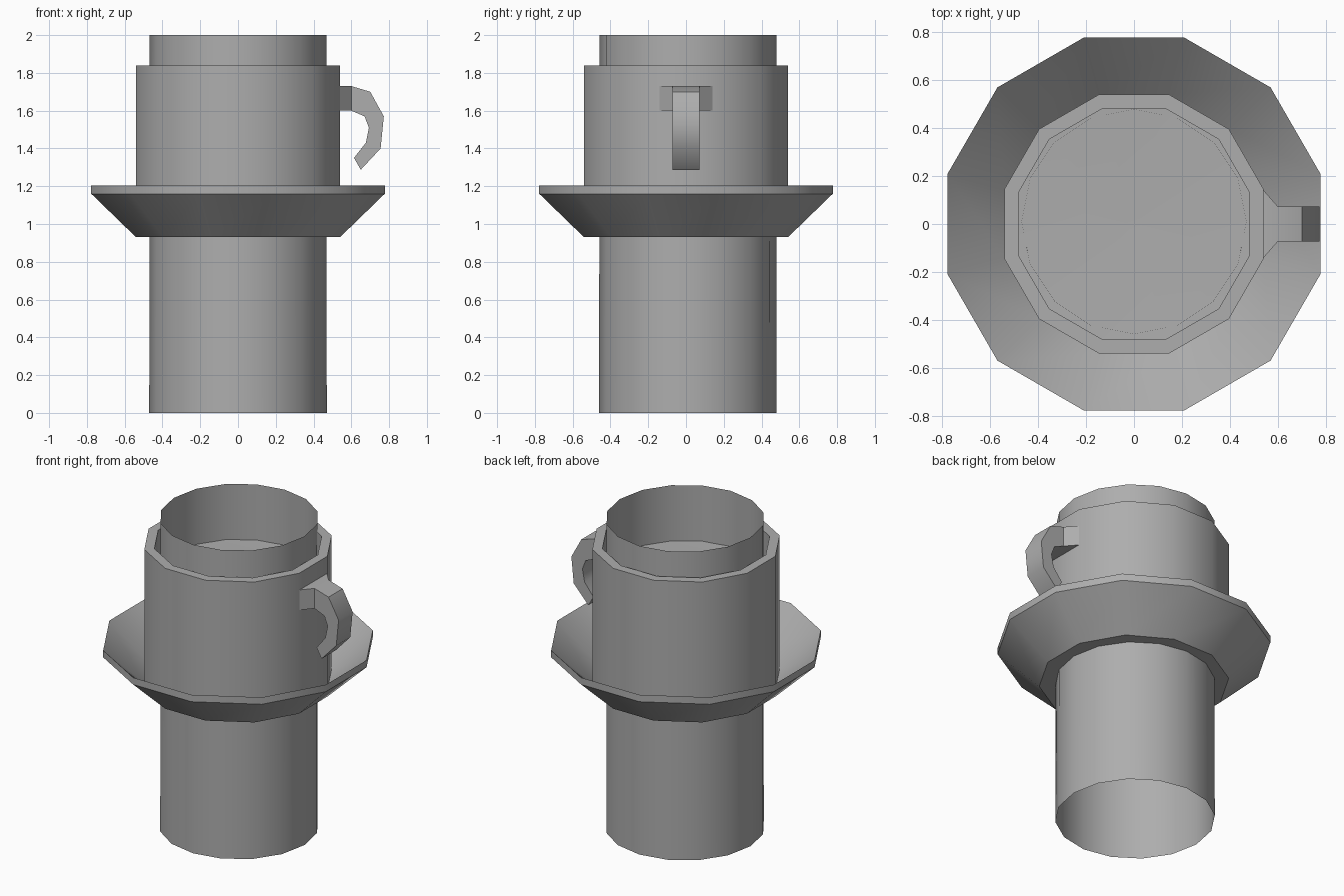
import bpy, bmesh, math

if "Cube" in bpy.data.objects:
    bpy.data.objects.remove(bpy.data.objects["Cube"])

grey = bpy.data.materials.new("plain_grey")
grey.diffuse_color = (0.42, 0.42, 0.42, 1)
grey.use_nodes = True
grey.node_tree.nodes["Principled BSDF"].inputs["Base Color"].default_value = grey.diffuse_color


def finish(name, bm, angle):
    me = bpy.data.meshes.new(name)
    bm.to_mesh(me)
    bm.free()
    me.materials.append(grey)
    ob = bpy.data.objects.new(name, me)
    bpy.context.collection.objects.link(ob)
    bpy.ops.object.select_all(action='DESELECT')
    ob.select_set(True)
    bpy.context.view_layer.objects.active = ob
    bpy.ops.object.shade_smooth_by_angle(angle=math.radians(angle))
    return ob


def lathe(name, profile, sides, phase=0.0, cap_start=False, cap_end=False, cy=0.0):
    """Turn a (radius, z) profile around the z axis."""
    bm = bmesh.new()
    rings = []
    for r, z in profile:
        ring = []
        for k in range(sides):
            a = phase + 2 * math.pi * k / sides
            ring.append(bm.verts.new((r * math.cos(a), cy + r * math.sin(a), z)))
        rings.append(ring)
    for lo, hi in zip(rings, rings[1:]):
        for k in range(sides):
            n = (k + 1) % sides
            bm.faces.new((lo[k], lo[n], hi[n], hi[k]))
    if cap_start:
        bm.faces.new(rings[0][::-1])
    if cap_end:
        bm.faces.new(rings[-1])
    return finish(name, bm, 40)


# Twelve-sided parts have a flat side on each axis; sizes are to the flats
STEP = math.radians(15)


def flats(points):
    return [(r / math.cos(STEP), z) for r, z in points]


# Saucer: flared dish with a short upright rim
lathe("saucer", flats([(0.54, 0.93), (0.777, 1.16), (0.777, 1.205), (0.54, 0.975)]),
      12, STEP, cap_start=True)

# Cup: thick wall and a shallow filled inside
lathe("cup", flats([(0.54, 0.975), (0.54, 1.84), (0.482, 1.84), (0.482, 1.64), (0.03, 1.625)]),
      12, STEP, cap_end=True)

# Open thin tube running through the cup and saucer
lathe("tube", [(0.47, 0.0), (0.468, 2.0)], 16, cy=0.01)

# Handle: wide root on the cup, then a curved hook
outer = [(0.54, 1.73), (0.60, 1.73), (0.70, 1.70), (0.772, 1.57), (0.755, 1.40), (0.65, 1.287)]
inner = [(0.54, 1.60), (0.60, 1.60), (0.67, 1.57), (0.693, 1.51), (0.677, 1.43), (0.614, 1.35)]
bm = bmesh.new()
sections = []
for i, (o, n) in enumerate(zip(outer, inner)):
    w = 0.14 if i == 0 else 0.072
    sections.append([bm.verts.new((p[0], y, p[1]))
                     for p, y in ((o, -w), (o, w), (n, w), (n, -w))])
for a, b in zip(sections, sections[1:]):
    for k in range(4):
        m = (k + 1) % 4
        bm.faces.new((a[k], b[k], b[m], a[m]))
bm.faces.new(sections[0])
bm.faces.new(sections[-1][::-1])
bmesh.ops.recalc_face_normals(bm, faces=bm.faces)
finish("handle", bm, 42)
